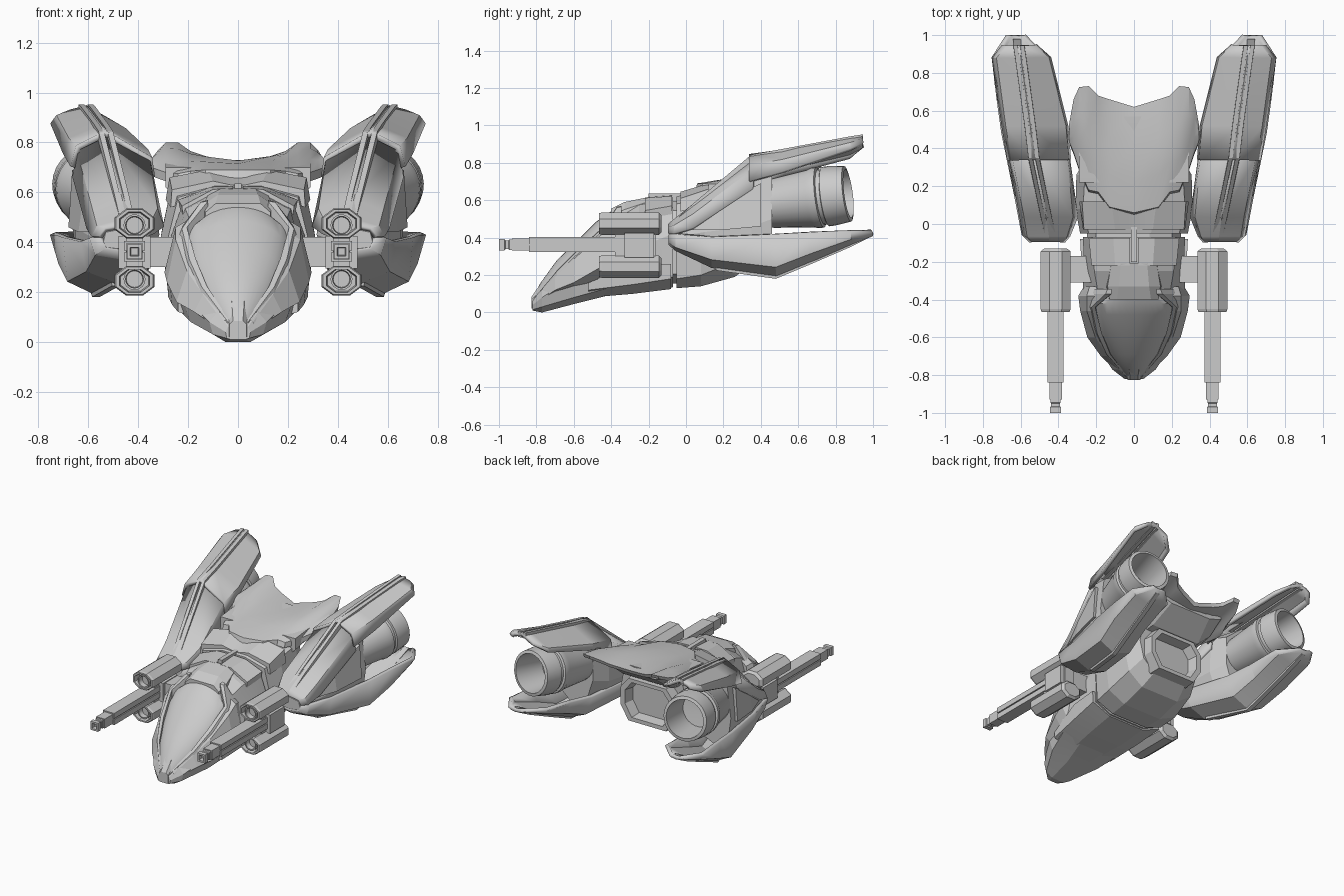
import bpy, bmesh, math
from mathutils import Vector


def finish(name, bm, mirror=False, thick=0.0):
    bmesh.ops.recalc_face_normals(bm, faces=bm.faces)
    me = bpy.data.meshes.new(name)
    bm.to_mesh(me)
    bm.free()
    ob = bpy.data.objects.new(name, me)
    bpy.context.collection.objects.link(ob)
    if thick:
        m = ob.modifiers.new("thickness", 'SOLIDIFY')
        m.thickness, m.offset = thick, 0
    if mirror:
        ob.modifiers.new("mirror", 'MIRROR')
    return ob


def loft(name, rings, closed=True, mirror=False, thick=0.0):
    """Skin rings of 3D points; closed rings get end caps."""
    bm = bmesh.new()
    vs = [[bm.verts.new(p) for p in r] for r in rings]
    n = len(rings[0])
    for a, b in zip(vs, vs[1:]):
        for i in range(n if closed else n - 1):
            j = (i + 1) % n
            bm.faces.new((a[i], a[j], b[j], b[i]))
    if closed:
        bm.faces.new(vs[0])
        bm.faces.new(vs[-1])
    return finish(name, bm, mirror, thick)


def at(y, *pts):
    return [(x, y, z) for x, z in pts]


def sym(y, *pts):
    return at(y, *pts, *[(-x, z) for x, z in reversed(pts)])


def scaled(ring, s, y):
    cz = sum(p[2] for p in ring) / len(ring)
    return [(p[0] * s, y, cz + (p[2] - cz) * s) for p in ring]


def box(name, x, y, z, mirror=True):
    return loft(name, [at(yy, (x[0], z[0]), (x[1], z[0]), (x[1], z[1]), (x[0], z[1])) for yy in y], mirror=mirror)


def lathe(name, start, axis, prof, n=24, zscale=1.0, turn=0.0):
    d = Vector(axis).normalized()
    u = d.cross(Vector((0, 0, 1))).normalized()
    v = u.cross(d)
    rings = []
    for s, r in prof:
        angles = [math.tau * i / n + turn for i in range(n)]
        rings.append([Vector(start) + d * s + u * r * math.cos(a) + v * r * zscale * math.sin(a) for a in angles])
    return loft(name, rings, mirror=True)


# Forward hull
front = [
    sym(-.82, (.03, .01), (.045, .015), (.05, .04), (.04, .06), (.02, .065)),
    sym(-.77, (.05, .0), (.10, .03), (.115, .08), (.08, .12), (.03, .14)),
    sym(-.60, (.06, .045), (.19, .08), (.23, .19), (.15, .28), (.06, .33)),
    sym(-.42, (.10, .09), (.24, .13), (.275, .29), (.18, .46), (.08, .51)),
    sym(-.25, (.12, .12), (.25, .16), (.265, .35), (.21, .53), (.09, .595)),
    sym(-.07, (.14, .135), (.26, .19), (.27, .42), (.22, .56), (.09, .615))]
loft("forward_hull", front)
loft("neck", [scaled(front[-1], .92, -.10), scaled(front[-1], .92, 0)])

# Smooth canopy
canopy = []
for y, w, base, top in [(-.815, .035, .04, .09), (-.78, .065, .08, .155), (-.69, .13, .16, .28),
                        (-.58, .178, .26, .385), (-.48, .205, .35, .485), (-.42, .205, .40, .53), (-.37, .15, .45, .555)]:
    canopy.append(at(y, *[(w * math.cos(math.pi * i / 16), base + (top - base) * math.sin(math.pi * i / 16))
                          for i in range(17)]))
loft("canopy", canopy)

# Nose cap, cheek armour and canopy frame
loft("nose_cap", [sym(-.825, (.035, .02), (.035, .07), (.02, .085)), sym(-.77, (.04, .02), (.04, .12), (.025, .165))])
loft("cheek_armour", [
    at(-.80, (.05, .09), (.06, .08), (.07, .05), (.05, .04)),
    at(-.70, (.12, .21), (.14, .19), (.175, .12), (.13, .10)),
    at(-.60, (.175, .305), (.205, .285), (.247, .16), (.19, .13)),
    at(-.46, (.215, .43), (.25, .41), (.285, .24), (.23, .17)),
    at(-.38, (.20, .49), (.25, .46), (.295, .28), (.24, .19)),
    at(-.33, (.18, .49), (.235, .45), (.265, .30), (.22, .22))], mirror=True)
loft("canopy_frame", [
    at(-.81, (.03, .08), (.04, .08), (.045, .06), (.03, .05)),
    at(-.69, (.125, .225), (.145, .22), (.15, .17), (.12, .16)),
    at(-.58, (.17, .335), (.195, .33), (.21, .27), (.17, .25)),
    at(-.44, (.205, .46), (.225, .455), (.25, .39), (.2, .38)),
    at(-.37, (.12, .565), (.15, .56), (.22, .47), (.12, .46)),
    at(-.345, (.12, .57), (.14, .565), (.21, .48), (.12, .46))], mirror=True)

# Dorsal fairing and shoulder panels behind the canopy
loft("dorsal_fairing", [
    sym(-.40, (.13, .48), (.13, .52), (.09, .555)),
    sym(-.33, (.15, .5), (.14, .55), (.08, .59)),
    sym(-.21, (.13, .54), (.12, .59), (.07, .615))])
loft("shoulder_panel", [
    at(-.22, (.02, .59), (.02, .615), (.10, .612), (.225, .545), (.22, .50)),
    at(-.075, (.02, .60), (.02, .625), (.11, .622), (.24, .57), (.23, .52))], mirror=True)
loft("belly_plate", [
    sym(-.52, (.10, .08), (.24, .12), (.24, .16), (.1, .16)),
    sym(-.28, (.13, .10), (.265, .15), (.275, .25), (.1, .25)),
    sym(-.08, (.14, .125), (.28, .18), (.285, .26), (.1, .26))])

# Rear body with a hollow faceted exhaust at its back
loft("rear_body", [
    sym(-.05, (.14, .13), (.27, .18), (.285, .40), (.24, .58), (.09, .62)),
    sym(.08, (.15, .14), (.28, .20), (.31, .42), (.27, .61), (.11, .655)),
    sym(.26, (.15, .19), (.26, .27), (.305, .45), (.26, .63), (.12, .68)),
    sym(.36, (.13, .26), (.22, .34), (.25, .46), (.22, .62), (.11, .67))])
port = sym(.34, (.15, .255), (.215, .36), (.215, .48), (.15, .56))
loft("rear_exhaust", [port, scaled(port, .97, .43), scaled(port, .8, .43), scaled(port, .68, .30)])
loft("carapace_support", [
    sym(.22, (.20, .54), (.29, .62), (.29, .70)),
    sym(.42, (.19, .57), (.29, .66), (.29, .72)),
    sym(.57, (.16, .68), (.26, .71), (.26, .73))])
loft("collar", [
    sym(-.03, (.08, .59), (.27, .54), (.265, .61), (.1, .645), (.03, .63)),
    sym(.12, (.08, .62), (.29, .57), (.275, .66), (.12, .69), (.03, .68))])
box("dorsal_spine", (-.015, .015), (-.2, .04), (.58, .635), False)

# Curved rear carapace: sections run outward from the centre line
cols = [(0, .06, .62, .69, .72), (.13, .09, .66, .69, .745), (.19, .17, .68, .685, .765),
        (.24, .18, .73, .675, .80), (.29, .29, .725, .68, .80), (.32, .38, .66, .69, .77), (.345, .44, .52, .70, .73)]
shell = []
for x, ya, yb, za, zb in cols:
    row = [(x, ya + (yb - ya) * t, za + (zb - za) * t + .02 * math.sin(math.pi * t)) for t in (0, .3, .65, 1)]
    shell.append(row + [(p[0], p[1] - .01, p[2] - d) for p, d in zip(reversed(row), (.025, .06, .06, .035))])
loft("carapace", [[(-x, y, z) for x, y, z in r] for r in reversed(shell[1:])] + shell)

# Nacelle core
loft("nacelle_core", [
    at(-.085, (.45, .455), (.53, .44), (.54, .40), (.53, .38), (.45, .37), (.385, .38), (.375, .41), (.39, .44)),
    at(.10, (.47, .60), (.57, .55), (.605, .43), (.59, .32), (.48, .26), (.36, .31), (.315, .43), (.335, .55)),
    at(.35, (.53, .81), (.63, .74), (.655, .46), (.65, .30), (.55, .23), (.42, .27), (.35, .45), (.36, .70)),
    at(.46, (.53, .79), (.64, .73), (.67, .50), (.65, .36), (.56, .28), (.45, .33), (.40, .48), (.40, .68))], mirror=True)

# Upper armour in two overlapping plates, then the lower armour fin
loft("upper_armour_front", [
    at(-.09, (.37, .42), (.385, .45), (.45, .465), (.53, .45), (.55, .42)),
    at(-.06, (.345, .43), (.36, .465), (.45, .49), (.56, .46), (.58, .42)),
    at(.04, (.305, .46), (.33, .53), (.465, .57), (.575, .52), (.598, .45)),
    at(.36, (.35, .62), (.36, .73), (.53, .82), (.64, .76), (.655, .66))], False, True, .02)
loft("upper_armour_rear", [
    at(.34, (.345, .66), (.355, .735), (.53, .835), (.64, .78), (.66, .70)),
    at(.52, (.36, .73), (.37, .765), (.55, .86), (.67, .81), (.69, .75)),
    at(.88, (.45, .825), (.46, .85), (.60, .925), (.72, .90), (.742, .87)),
    at(.945, (.525, .88), (.53, .89), (.61, .937), (.67, .92), (.69, .90))], False, True, .025)
loft("lower_armour", [
    at(-.085, (.37, .42), (.39, .38), (.45, .37), (.53, .38), (.55, .42)),
    at(-.05, (.345, .42), (.37, .35), (.46, .34), (.565, .355), (.585, .42)),
    at(.14, (.33, .40), (.37, .29), (.49, .25), (.60, .29), (.62, .405)),
    at(.48, (.40, .38), (.45, .25), (.57, .20), (.675, .25), (.69, .42)),
    at(.66, (.44, .40), (.48, .32), (.59, .275), (.71, .32), (.715, .43)),
    at(.88, (.465, .425), (.49, .40), (.61, .37), (.72, .40), (.743, .435)),
    at(.995, (.58, .43), (.59, .425), (.62, .42), (.65, .425), (.67, .435))], False, True, .025)

# Twin ridge rails on the upper armour, ridge on the lower, side panel
for k, dx in enumerate((-.018, .018)):
    rail = [(-.075, .44, .465), (.04, .465, .572), (.35, .53, .832), (.52, .55, .863), (.88, .60, .93), (.945, .61, .94)]
    loft(f"ridge_rail_{k + 1}", [at(y, (x + dx - .013, z - .03), (x + dx + .013, z - .03), (x + dx + .011, z + .012),
                                    (x + dx - .011, z + .012)) for y, x, z in rail], mirror=True)
loft("lower_ridge", [at(y, (x - .02, z + .02), (x + .02, z + .02), (x + .015, z - .02), (x - .015, z - .02))
                     for y, x, z in [(.16, .49, .245), (.48, .57, .20), (.66, .59, .275), (.88, .61, .37),
                                     (.98, .62, .42)]], mirror=True)
loft("side_panel", [
    at(.02, (.53, .44), (.585, .44), (.57, .49), (.53, .49)),
    at(.18, (.58, .44), (.64, .44), (.62, .58), (.58, .58)),
    at(.40, (.60, .46), (.68, .46), (.665, .69), (.60, .69))], mirror=True)

# Engine nozzle
noz = lathe("engine_nozzle", (.515, .405, .575), (.18, 1, .13),
            [(0, .115), (.05, .13), (.27, .155), (.29, .163), (.32, .163), (.325, .148), (.345, .148), (.35, .16),
             (.38, .16), (.47, .15), (.475, .13), (.25, .115), (.245, .03)], 28)

# Weapon mounts: two launcher pods, centre housing, stepped barrel
for label, z, tz in (("upper", .475, .468), ("lower", .245, .252)):
    lathe(f"{label}_launcher_pod", (.415, -.13, z), (0, -1, 0),
          [(0, .065), (.015, .086), (.32, .086), (.335, .08), (.335, .066), (.29, .06)], 8, .75, math.pi / 8)
    lathe(f"{label}_launch_tube", (.415, -.3, tz), (0, -1, 0), [(0, .044), (.155, .044), (.155, .036), (.08, .03)], 16)
box("weapon_housing", (.35, .48), (-.33, -.17), (.295, .425))
box("pod_link", (.38, .45), (-.38, -.16), (.22, .50))
box("weapon_pylon", (.22, .36), (-.31, -.17), (.30, .42))
box("barrel_core", (.38, .45), (-.84, -.3), (.33, .395))
for label, z in (("upper", .367), ("lower", .322)):
    box(f"{label}_barrel_rail", (.372, .458), (-.84, -.3), (z, z + .037))
box("barrel_step", (.382, .448), (-.93, -.84), (.33, .396))
lathe("muzzle", (.415, -.92, .362), (0, -1, 0), [(0, .038), (.025, .038), (.03, .033), (.045, .033), (.05, .042),
      (.08, .042), (.08, .025), (.05, .02)], 4, 1, math.pi / 4)

# Curved parts are smooth, armour plates stay faceted
for names, angle in ((("canopy", "engine_nozzle", "carapace", "upper_launch_tube", "lower_launch_tube"), 28), (None, 9)):
    for ob in bpy.data.objects:
        ob.select_set(ob.name in names if names else not ob.data.polygons[0].use_smooth)
    bpy.context.view_layer.objects.active = bpy.context.selected_objects[0]
    bpy.ops.object.shade_smooth_by_angle(angle=math.radians(angle))
